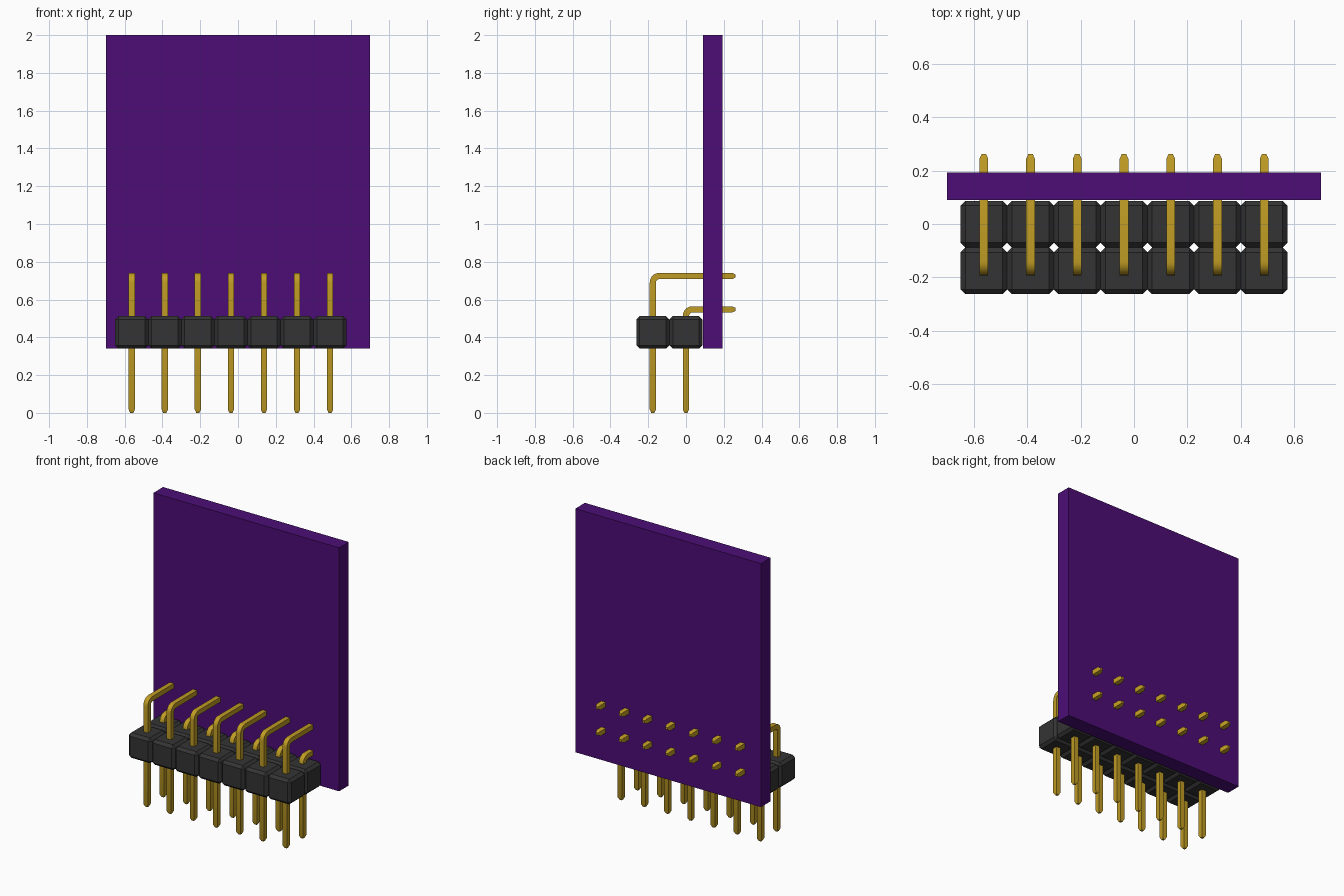
import bpy, bmesh, math
from mathutils import Vector

if "Cube" in bpy.data.objects:
    bpy.data.objects.remove(bpy.data.objects["Cube"], do_unlink=True)

PITCH = 0.175
COLUMNS = [-0.5625 + PITCH * i for i in range(7)]


def material(name, rgb, rough=0.5):
    m = bpy.data.materials.new(name)
    m.use_nodes = True
    m.diffuse_color = (*rgb, 1)
    bsdf = next(n for n in m.node_tree.nodes if n.type == 'BSDF_PRINCIPLED')
    bsdf.inputs["Base Color"].default_value = (*rgb, 1)
    bsdf.inputs["Roughness"].default_value = rough
    return m


purple = material("purple_board", (0.072, 0.004, 0.18))
black = material("black_plastic", (0.034, 0.034, 0.034))
gold = material("gold_metal", (0.53, 0.335, 0.018))


def to_mesh(bm, name, mat):
    bmesh.ops.recalc_face_normals(bm, faces=bm.faces)
    me = bpy.data.meshes.new(name)
    bm.to_mesh(me)
    bm.free()
    me.materials.append(mat)
    return me


def place(name, me, loc=(0, 0, 0)):
    ob = bpy.data.objects.new(name, me)
    ob.location = loc
    bpy.context.collection.objects.link(ob)
    return ob


def box_mesh(name, size, mat, chamfer=0):
    bm = bmesh.new()
    bmesh.ops.create_cube(bm, size=1)
    bmesh.ops.scale(bm, vec=size, verts=bm.verts)
    if chamfer:
        bmesh.ops.bevel(bm, geom=list(bm.edges), offset=chamfer,
                        segments=1, affect='EDGES')
    return to_mesh(bm, name, mat)


def pin_mesh(name, y, top, radius=0.035, half=0.0165, end=0.262, steps=8):
    """Square wire: straight up from z = 0, bent backwards, pointed at both ends."""
    tip, taper = 0.018, 0.5
    # Stations: (y, z, tangent angle from vertical, scale)
    path = [(y, 0, 0, taper), (y, tip, 0, 1)]
    for i in range(steps + 1):
        a = math.pi / 2 * i / steps
        path.append((y + radius * (1 - math.cos(a)),
                     top - radius + radius * math.sin(a), a, 1))
    path += [(end - tip, top, math.pi / 2, 1), (end, top, math.pi / 2, taper)]
    bm = bmesh.new()
    rings = []
    for py, pz, a, s in path:
        side = Vector((1, 0, 0)) * half * s
        out = Vector((0, math.cos(a), -math.sin(a))) * half * s
        c = Vector((0, py, pz))
        rings.append([bm.verts.new(c + side * u + out * v)
                      for u, v in ((-1, -1), (1, -1), (1, 1), (-1, 1))])
    for r0, r1 in zip(rings, rings[1:]):
        for k in range(4):
            j = (k + 1) % 4
            bm.faces.new((r0[k], r0[j], r1[j], r1[k]))
    bm.faces.new(rings[0])
    bm.faces.new(rings[-1])
    me = to_mesh(bm, name, gold)
    # Smooth bend, crisp wire edges
    me.shade_smooth()
    me.set_sharp_from_angle(angle=math.radians(25))
    return me


# Circuit board standing upright
place("circuit_board", box_mesh("circuit_board", (1.4, 0.104, 1.66), purple),
      (0, 0.141, 1.17))

# Two rows of chamfered housing blocks, each with a right-angle pin
block = box_mesh("housing_block", (PITCH, PITCH, 0.172), black, 0.018)
for row, y, top in (("front", -0.1755, 0.725), ("rear", -0.0005, 0.548)):
    pin = pin_mesh(row + "_pin", y, top)
    for i, x in enumerate(COLUMNS, 1):
        place(f"{row}_housing_{i}", block, (x, y, 0.426))
        place(f"{row}_pin_{i}", pin, (x, 0, 0))
